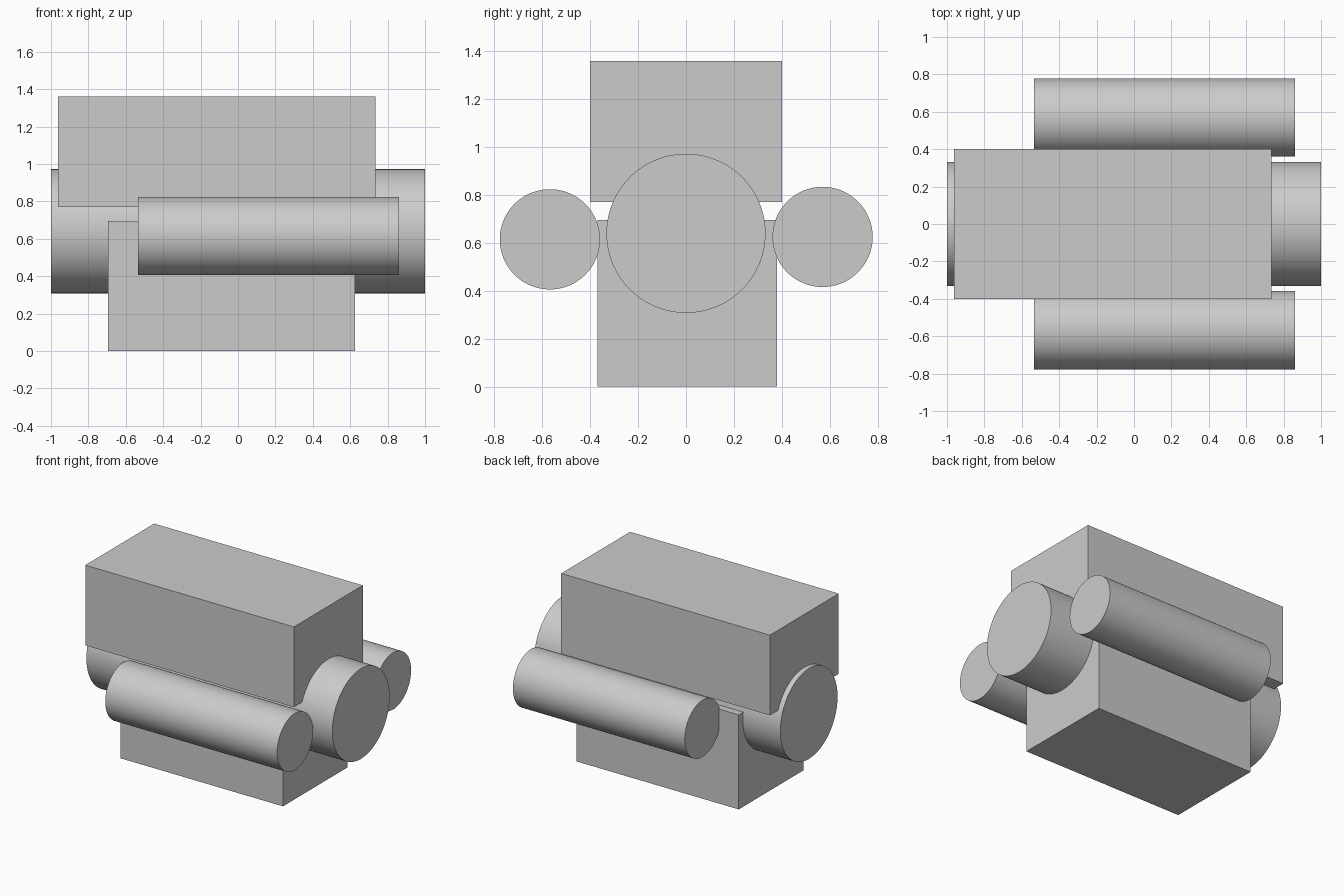
import bpy
import math

cube = bpy.data.objects.get("Cube")
if cube:
    bpy.data.objects.remove(cube, do_unlink=True)

# Single plain grey for every part
grey = bpy.data.materials.new("plain_grey")
grey.use_nodes = True
colour = (0.6, 0.6, 0.6, 1)
grey.diffuse_color = colour
grey.node_tree.nodes["Principled BSDF"].inputs["Base Color"].default_value = colour


def box(name, low, high):
    """Block spanning two opposite corners."""
    centre = [(a + b) / 2 for a, b in zip(low, high)]
    bpy.ops.mesh.primitive_cube_add(size=1, location=centre)
    obj = bpy.context.object
    obj.name = name
    obj.scale = [b - a for a, b in zip(low, high)]
    bpy.ops.object.transform_apply(location=False, rotation=False, scale=True)
    obj.data.materials.append(grey)


def rod(name, x0, x1, y, z, radius):
    """Smooth cylinder lying along x."""
    bpy.ops.mesh.primitive_cylinder_add(
        vertices=96, radius=radius, depth=x1 - x0,
        location=((x0 + x1) / 2, y, z), rotation=(0, math.pi / 2, 0))
    obj = bpy.context.object
    obj.name = name
    bpy.ops.object.transform_apply(location=False, rotation=True, scale=False)
    obj.data.materials.append(grey)
    bpy.ops.object.shade_smooth_by_angle(angle=math.radians(30))


# Blocks above and below the core
box("upper_block", (-0.962, -0.40, 0.77), (0.735, 0.40, 1.36))
box("lower_block", (-0.695, -0.37, 0), (0.625, 0.38, 0.695))

# Central core and the two side cylinders
rod("core_cylinder", -1, 1, 0, 0.64, 0.332)
rod("front_cylinder", -0.535, 0.862, -0.568, 0.615, 0.209)
rod("back_cylinder", -0.535, 0.862, 0.57, 0.625, 0.209)
